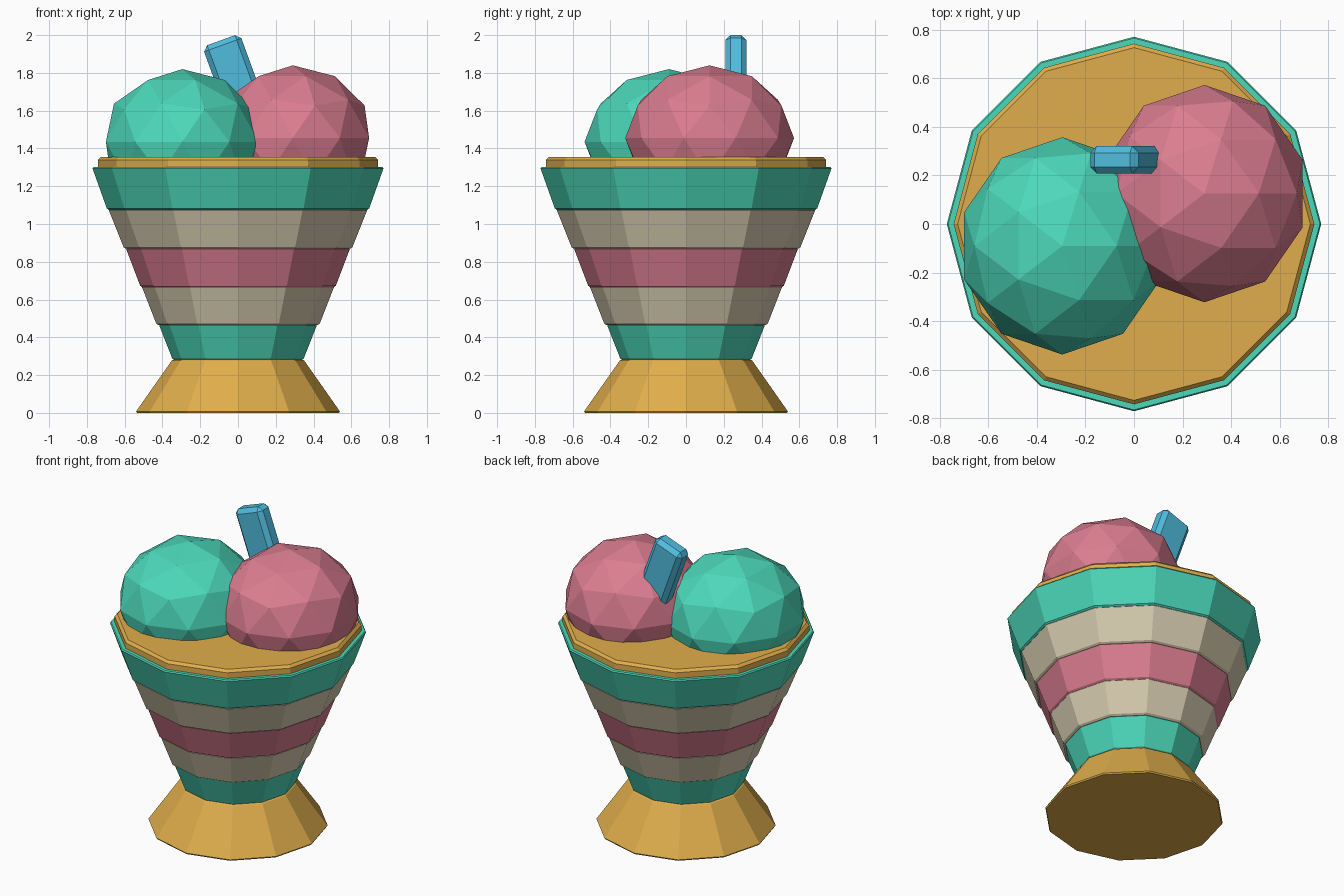
import bpy
from math import radians
from mathutils import Vector, Matrix

cube = bpy.data.objects.get("Cube")
if cube:
    bpy.data.objects.remove(cube, do_unlink=True)


def material(name, hex_code):
    def linear(v):
        return v / 12.92 if v <= 0.04045 else ((v + 0.055) / 1.055) ** 2.4
    rgb = [linear(int(hex_code[i:i + 2], 16) / 255) for i in (0, 2, 4)]
    mat = bpy.data.materials.new(name)
    mat.use_nodes = True
    mat.diffuse_color = (*rgb, 1)
    mat.node_tree.nodes["Principled BSDF"].inputs["Base Color"].default_value = (*rgb, 1)
    return mat


mint = material("mint", "4CD8BA")
cream = material("cream", "D6CBAF")
pink = material("pink", "DB7D90")
gold = material("gold", "E0AE4C")
blue = material("blue", "50BCDE")


def finish(name, mat, bevel=0):
    obj = bpy.context.object
    obj.name = name
    obj.data.materials.append(mat)
    if bevel:
        mod = obj.modifiers.new("edge_chamfer", "BEVEL")
        mod.width = bevel
        mod.segments = 1
        mod.limit_method = "ANGLE"
        mod.angle_limit = radians(45)
    return obj


def ring(name, mat, r_low, r_high, z_low, z_high, bevel):
    """Twelve-sided tapered drum with chamfered rims."""
    bpy.ops.mesh.primitive_cone_add(
        vertices=12, radius1=r_low, radius2=r_high, depth=z_high - z_low,
        location=(0, 0, (z_low + z_high) / 2))
    return finish(name, mat, bevel)


# Flared foot
ring("foot", gold, 0.545, 0.345, 0, 0.285, 0.01)

# Stacked cup bands, each a little wider than the one below
bands = [("bottom_band", mint, 0.345, 0.42, 0.28, 0.47),
         ("lower_cream_band", cream, 0.43, 0.51, 0.465, 0.67),
         ("middle_band", pink, 0.515, 0.595, 0.665, 0.875),
         ("upper_cream_band", cream, 0.603, 0.687, 0.87, 1.08),
         ("top_band", mint, 0.692, 0.773, 1.075, 1.302)]
for name, mat, r_low, r_high, z_low, z_high in bands:
    ring(name, mat, r_low, r_high, z_low, z_high, 0.008)

# Lid disc on which the scoops rest
ring("rim_disc", gold, 0.742, 0.742, 1.28, 1.355, 0.016)

# Faceted scoops
for name, mat, centre, top in [("mint_scoop", mint, (-0.295, -0.09, 1.435), 1.82),
                               ("pink_scoop", pink, (0.29, 0.125, 1.455), 1.84)]:
    bpy.ops.mesh.primitive_ico_sphere_add(subdivisions=2, radius=1, location=centre)
    scoop = finish(name, mat)
    scoop.scale = (0.425, 0.447, top - centre[2])

# Leaning wafer stick
tilt = Matrix.Rotation(radians(-20), 4, "Y")
size = Vector((0.21, 0.112, 0.52))
bpy.ops.mesh.primitive_cube_add(size=1)
wafer = finish("wafer_stick", blue, 0.027)
wafer.data.transform(Matrix.Diagonal((*size, 1)))
wafer.data.transform(tilt)
wafer.location = Vector((-0.09, 0.264, 1.973)) - tilt @ Vector((0, 0, size.z / 2))
